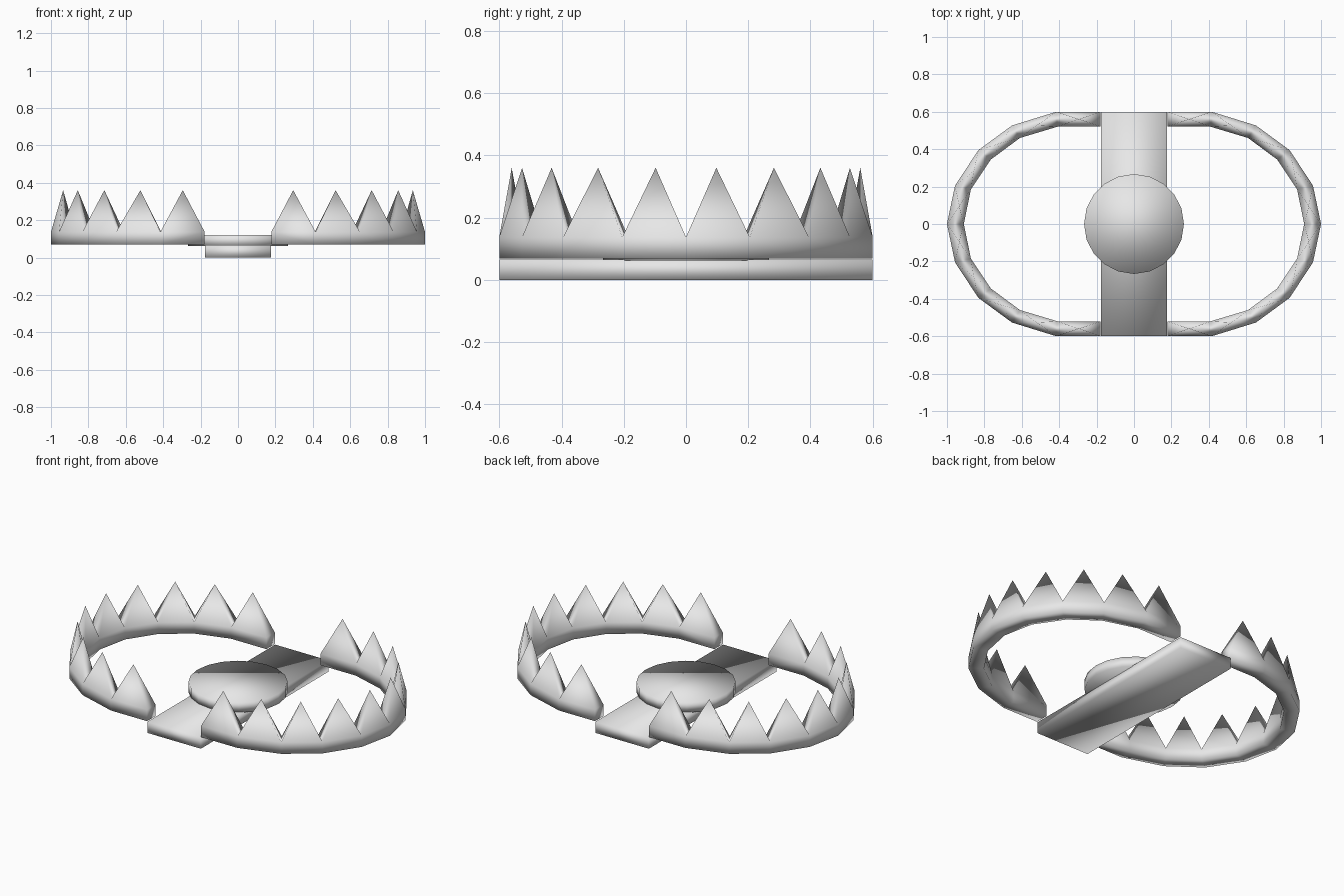
import bpy, bmesh
from mathutils import Vector

if "Cube" in bpy.data.objects:
    bpy.data.objects.remove(bpy.data.objects["Cube"])

steel = bpy.data.materials.new("grey_steel")
steel.use_nodes = True
GREY = (0.8, 0.8, 0.8, 1)
steel.diffuse_color = GREY
steel.node_tree.nodes["Principled BSDF"].inputs["Base Color"].default_value = GREY


def finish(name, bm):
    bmesh.ops.recalc_face_normals(bm, faces=bm.faces[:])
    for f in bm.faces:
        f.smooth = True
    mesh = bpy.data.meshes.new(name)
    bm.to_mesh(mesh)
    bm.free()
    mesh.materials.append(steel)
    obj = bpy.data.objects.new(name, mesh)
    bpy.context.collection.objects.link(obj)
    return obj


# Half of the jaw outline: outer corners and inner corners, hinge to middle
OUTER = [(0.178, 0.6), (0.415, 0.6), (0.652, 0.527), (0.832, 0.395), (0.957, 0.205), (1.0, 0)]
INNER = [(0.178, 0.52), (0.41, 0.52), (0.61, 0.46), (0.765, 0.345), (0.872, 0.185), (0.91, 0)]
BOTTOM, TOP, TIP = 0.069, 0.137, 0.36


def jaw(name, side):
    full = [h + [(x, -y) for x, y in reversed(h[:-1])] for h in (OUTER, INNER)]
    bm = bmesh.new()
    rings = []
    for o, i in zip(*full):
        corners = [(o, BOTTOM), (o, TOP), (i, TOP), (i, BOTTOM)]
        rings.append([bm.verts.new((side * p[0], p[1], z)) for p, z in corners])
    for a, b in zip(rings, rings[1:]):
        # Bar sides and underside
        for j, k in ((0, 1), (2, 3), (3, 0)):
            bm.faces.new((a[j], a[k], b[k], b[j]))
        # One pointed tooth on each bar segment
        base = [a[1], a[2], b[2], b[1]]
        point = sum((v.co for v in base), Vector()) / 4
        point.z = TIP
        tip = bm.verts.new(point)
        for j in range(4):
            bm.faces.new((base[j], base[(j + 1) % 4], tip))
    # Flat hinge ends
    bm.faces.new(rings[0])
    bm.faces.new(rings[-1])
    return finish(name, bm)


jaw("left_jaw", 1)
jaw("right_jaw", -1)

# Base plate running front to back
bm = bmesh.new()
bmesh.ops.create_cube(bm, size=1)
for v in bm.verts:
    v.co = (v.co.x * 0.352, v.co.y * 1.2, (v.co.z + 0.5) * 0.066)
finish("base_plate", bm)

# Round trigger pan
bm = bmesh.new()
bmesh.ops.create_cone(bm, cap_ends=True, segments=20, radius1=0.267, radius2=0.267, depth=0.06)
bmesh.ops.translate(bm, verts=bm.verts[:], vec=(0, 0, 0.092))
finish("trigger_pan", bm)
